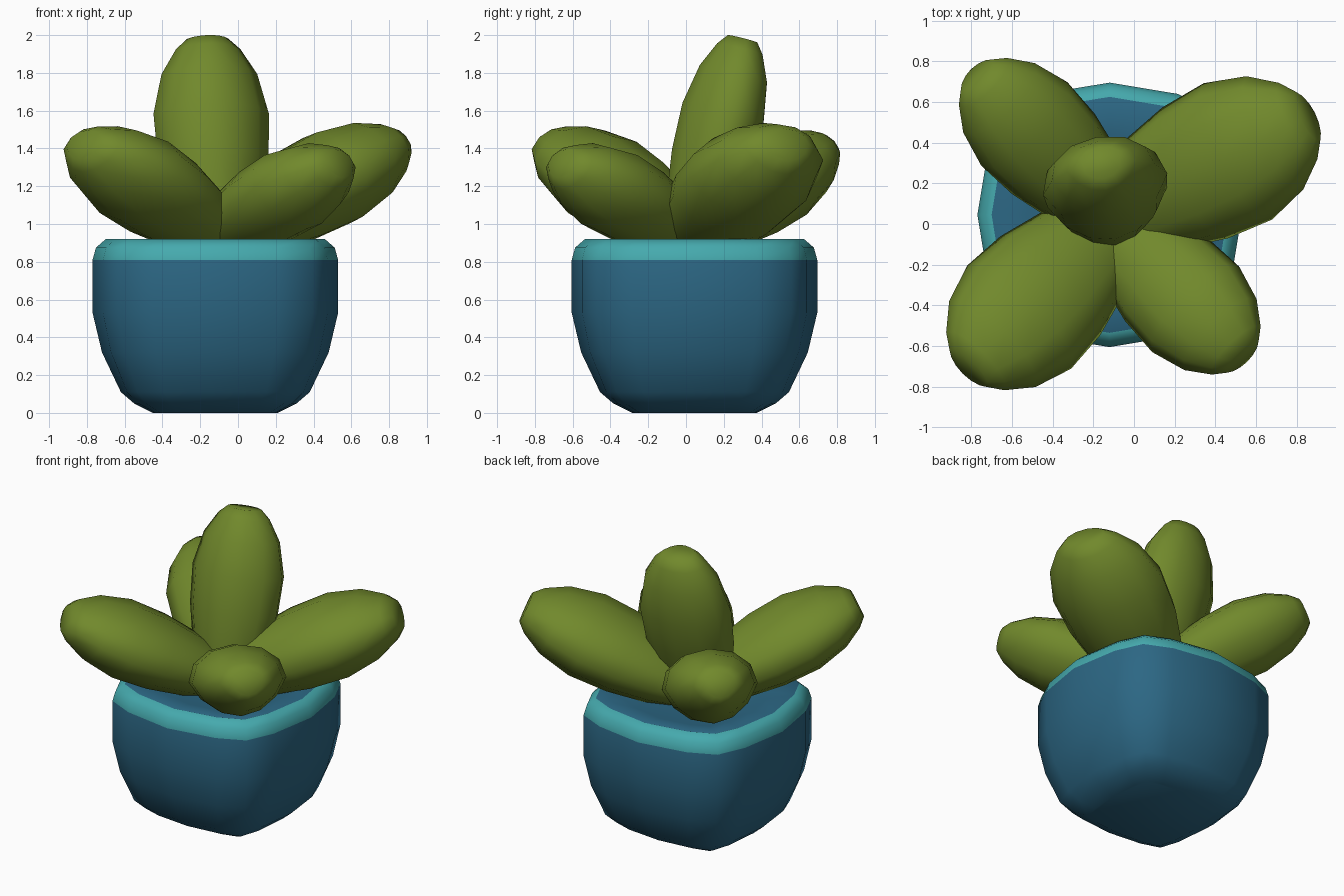
import bpy, bmesh, math
from mathutils import Vector

if "Cube" in bpy.data.objects:
    bpy.data.objects.remove(bpy.data.objects["Cube"])


def material(name, col):
    m = bpy.data.materials.new(name)
    m.diffuse_color = (*col, 1)
    m.use_nodes = True
    m.node_tree.nodes["Principled BSDF"].inputs["Base Color"].default_value = m.diffuse_color
    return m


GREEN = material("leaf green", (0.165, 0.25, 0.025))
BLUE = material("pot blue", (0.025, 0.135, 0.23))
TEAL = material("rim teal", (0.06, 0.40, 0.42))


def superellipse(a, n):
    c, s = math.cos(a), math.sin(a)
    return (math.copysign(abs(c) ** (2 / n), c), math.copysign(abs(s) ** (2 / n), s))


def loft(name, rings, mats, rule=None, angle=60):
    """Skin a list of closed rings and cap both ends."""
    bm = bmesh.new()
    loops = [[bm.verts.new(p) for p in ring] for ring in rings]
    n = len(loops[0])
    for k, (a, b) in enumerate(zip(loops, loops[1:])):
        for i in range(n):
            j = (i + 1) % n
            f = bm.faces.new((a[i], a[j], b[j], b[i]))
            if rule:
                f.material_index = rule(k)
    bm.faces.new(loops[0][::-1])
    bm.faces.new(loops[-1])
    bmesh.ops.recalc_face_normals(bm, faces=bm.faces)
    me = bpy.data.meshes.new(name)
    bm.to_mesh(me)
    bm.free()
    for m in mats:
        me.materials.append(m)
    ob = bpy.data.objects.new(name, me)
    bpy.context.collection.objects.link(ob)
    bpy.ops.object.select_all(action='DESELECT')
    ob.select_set(True)
    bpy.context.view_layer.objects.active = ob
    bpy.ops.object.shade_smooth_by_angle(angle=math.radians(angle))
    return ob


# Pot: rounded-square bowl with a teal rim (half width, height, corner reach)
profile = [(0.33, 0, 0.88), (0.43, 0.05, 0.85), (0.50, 0.11, 0.83), (0.60, 0.32, 0.80),
           (0.65, 0.53, 0.79), (0.65, 0.81, 0.79), (0.632, 0.875, 0.79),
           (0.58, 0.92, 0.79), (0.40, 0.88, 0.79)]
rings = []
for r, z, c in profile:
    e = 0.52 + c / 2                      # edge point between middle and corner
    quarter = [(1, 0), (e, 0.65 * c), (c, c), (0.65 * c, e)]
    ring = []
    for q in range(4):
        for x, y in quarter:
            for _ in range(q):
                x, y = -y, x
            ring.append((-0.12 + r * x, 0.045 + r * y, z))
    rings.append(ring)
loft("pot", rings, [BLUE, TEAL], lambda k: 1 if k in (5, 6) else 0, 58)

# Leaves: plump blunt-tipped bodies, narrowed to a keel on one side
SWELL = [(0, 0.55), (0.2, 0.80), (0.42, 0.96), (0.64, 1.0), (0.83, 0.83),
         (0.95, 0.56), (1, 0.36)]


def leaf(name, base, tip, half_w, half_t, keel=-1):
    base, tip = Vector(base), Vector(tip)
    d = (tip - base).normalized()
    side = d.cross(Vector((0, 0, 1))).normalized()
    up = side.cross(d)
    rings = []
    for t, s in SWELL:
        c = base.lerp(tip, t)
        ring = []
        for i in range(12):
            x, y = superellipse(math.tau * i / 12, 2.1)
            if y * keel > 0:
                x *= 1 - 0.25 * abs(y)
            ring.append(c + side * x * half_w * s + up * y * half_t * s)
        rings.append(ring)
    loft(name, rings, [GREEN])


leaf("front_left_leaf", (-0.12, -0.01, 0.94), (-0.815, -0.71, 1.42), 0.36, 0.24)
leaf("back_right_leaf", (-0.10, 0.05, 0.94), (0.855, 0.53, 1.42), 0.375, 0.26)
leaf("back_left_leaf", (-0.12, 0.06, 0.94), (-0.775, 0.735, 1.40), 0.295, 0.235)
leaf("front_right_leaf", (-0.11, 0.0, 0.94), (0.535, -0.655, 1.32), 0.30, 0.225)
leaf("tall_leaf", (-0.11, 0.01, 0.88), (-0.16, 0.30, 1.98), 0.31, 0.225, 1)
